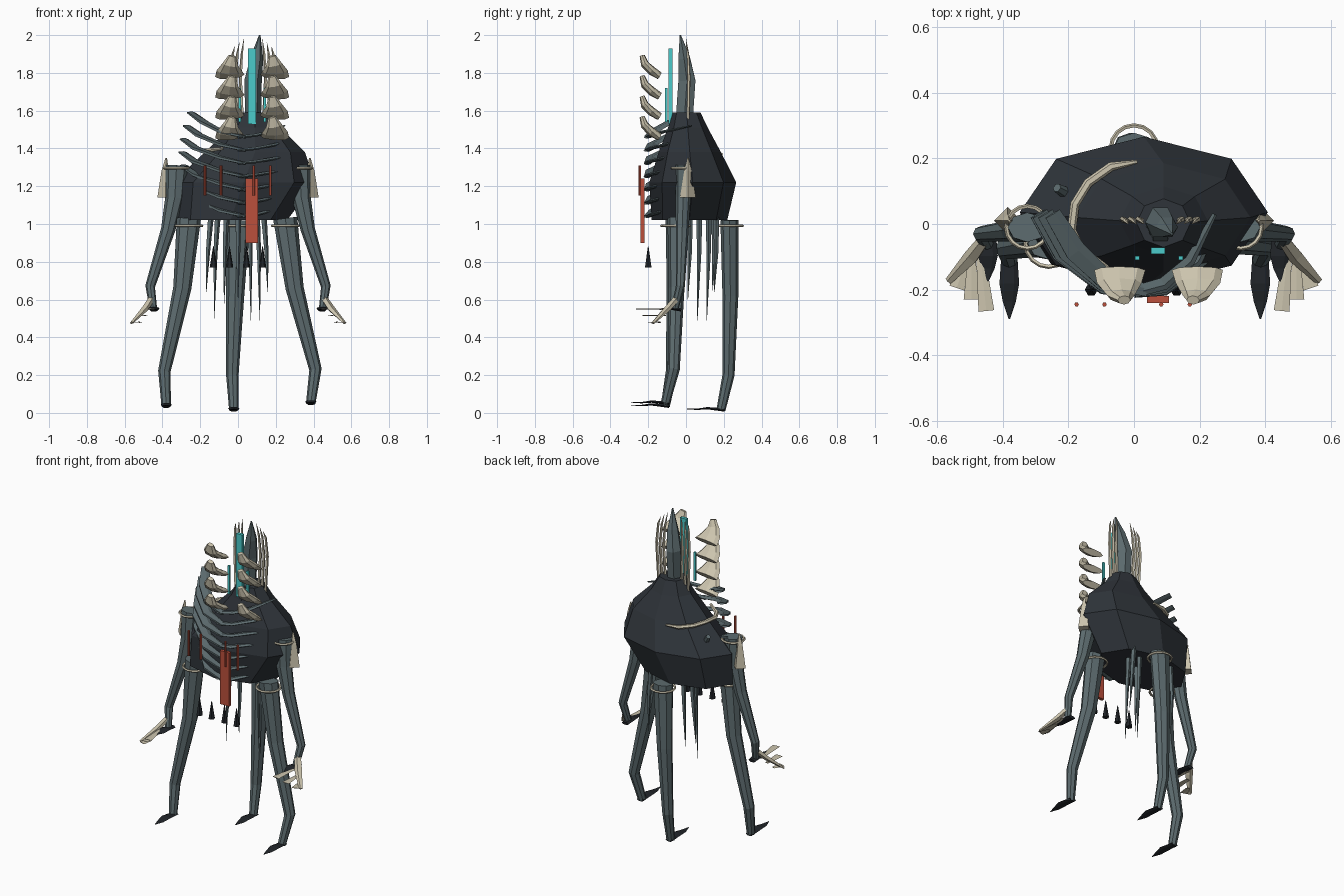
import bpy
import bmesh
from math import sin, cos, pi
from mathutils import Vector

if "Cube" in bpy.data.objects:
    bpy.data.objects.remove(bpy.data.objects["Cube"])


def material(name, red, green, blue):
    mat = bpy.data.materials.new(name)
    mat.use_nodes = True
    colour = (red, green, blue, 1)
    mat.diffuse_color = colour
    mat.node_tree.nodes["Principled BSDF"].inputs["Base Color"].default_value = colour
    return mat


SHELL = material("charcoal shell", .028, .034, .042)
SLATE = material("slate skin", .11, .15, .16)
BONE = material("pale bone", .60, .55, .42)
CLAW = material("black claw", .015, .018, .022)
CYAN = material("cyan glow", .07, .60, .60)
RED = material("rust red", .50, .08, .045)


def loft(name, rings, mat, closed=False):
    """Skin a list of equal point rings; cap the ends unless closed."""
    bm = bmesh.new()
    rows = [[bm.verts.new(p) for p in ring] for ring in rings]
    count = len(rows[0])
    pairs = list(zip(rows, rows[1:]))
    if closed:
        pairs.append((rows[-1], rows[0]))
    for low, high in pairs:
        for i in range(count):
            j = (i + 1) % count
            bm.faces.new((low[i], low[j], high[j], high[i]))
    if not closed:
        bm.faces.new(rows[0])
        bm.faces.new(rows[-1])
    bmesh.ops.recalc_face_normals(bm, faces=bm.faces)
    mesh = bpy.data.meshes.new(name)
    bm.to_mesh(mesh)
    bm.free()
    obj = bpy.data.objects.new(name, mesh)
    obj.data.materials.append(mat)
    bpy.context.collection.objects.link(obj)


def tube(name, points, radii, mat, sides=6, ref=(0, 1, 0), closed=False):
    """Sweep a polygon along points; a radius may be a (wide, deep) pair."""
    pts = [Vector(p) for p in points]
    last = len(pts) - 1
    rings = []
    for k, (p, r) in enumerate(zip(pts, radii)):
        wide, deep = r if isinstance(r, tuple) else (r, r)
        if closed:
            along = pts[(k + 1) % len(pts)] - pts[k - 1]
        else:
            along = pts[min(k + 1, last)] - pts[max(k - 1, 0)]
        along.normalize()
        side = along.cross(Vector(ref)).normalized()
        up = side.cross(along)
        rings.append([p + side * wide * cos(2 * pi * i / sides)
                      + up * deep * sin(2 * pi * i / sides) for i in range(sides)])
    loft(name, rings, mat, closed)


def hoop(name, x, y, z, radius, thick=.007):
    pts = [(x + radius * cos(pi * i / 8), y + radius * sin(pi * i / 8), z) for i in range(16)]
    tube(name, pts, [thick] * 16, BONE, 5, (0, 0, 1), True)


def bar(name, x, y, low, high, wide, deep, mat):
    corners = ((-1, -1), (1, -1), (1, 1), (-1, 1))
    loft(name, [[(x + a * wide, y + b * deep, z) for a, b in corners] for z in (low, high)], mat)


# Leaning faceted shell: height, centre x, half width, centre y, half depth
shell_rings = [(1.02, -.04, .30, .018, .20), (1.22, .03, .378, .036, .23),
               (1.38, .09, .265, .02, .165), (1.51, .09, .135, .01, .105),
               (1.59, .09, .082, .003, .074)]
SIDES = 8
loft("shell_body", [[(cx + rx * cos(2 * pi * i / SIDES), cy + ry * sin(2 * pi * i / SIDES), z)
                     for i in range(SIDES)] for z, cx, rx, cy, ry in shell_rings], SHELL)

# Pointed head
tube("head_spire", [(.08, -.01, 1.54), (.08, .005, 1.76), (.10, -.01, 1.88), (.115, -.03, 2)],
     [(.042, .052), (.046, .052), (.034, .035), .004], SLATE)

# Crown of thin spikes on both sides of the head
for side in (-1, 1):
    for k in range(3):
        x = .08 + side * (.055 + .024 * k)
        tube("crown_spike", [(x, .01, 1.52), (x + side * .012, .015, 1.78),
                             (x + side * .004, .01, 1.9), (x - side * .006, 0, 1.98 - .02 * k)],
             [.009, .009, .007, .001], BONE, 5)

# Glowing bars
bar("glow_spine", .073, -.082, 1.53, 1.93, .021, .01, CYAN)
for x in (.01, .142):
    bar("glow_rod", x, -.104, 1.54, 1.72, .007, .006, CYAN)

# Stacked shoulder scales, each a flattened horn opening backward
for side in (-1, 1):
    for k in range(4):
        z = 1.89 - .108 * k
        tube("bone_scale", [(.075 + side * .105, -.232, z), (.075 + side * .115, -.218, z - .045),
                            (.075 + side * .12, -.18, z - .08), (.075 + side * .118, -.14, z - .105)],
             [(.02, .014), (.042, .022), (.068, .024), (.078, .02)], BONE, 8)

# Ribs sweeping back and up from the breast
for k in range(7):
    z = 1.46 - .07 * k
    bulge = .045 * sin(pi * k / 6)
    tube("left_rib", [(.0, -.205, z), (.09, -.18 - bulge * .4, z + .01),
                      (.17 + bulge, -.11, z + .03), (.245 + bulge, .03, z + .06)],
         [(.02, .008), (.022, .009), (.018, .008), (.008, .004)], SLATE, 5, (0, 0, 1))
    tube("right_rib", [(.04, -.205, z), (-.09, -.17 - bulge * .4, z + .03),
                       (-.18 - bulge, -.085, z + .08), (-.25 - bulge, .03, z + .13)],
         [(.02, .009), (.034, .011), (.036, .011), (.028, .006)], SLATE, 5, (0, 0, 1))


# Flat pointed claw reaching forward
def claw(name, x, y, z, length):
    tube(name, [(x, y + .02, z), (x, y - length * .4, z + .010),
                (x, y - length * .7, z + .004), (x, y - length, z + .006)],
         [(.024, .01), (.03, .007), (.02, .004), .002], CLAW, 6, (0, 0, 1))


# Three long legs with ankle claws and hip rings
legs = {
    "right_leg": [(-.26, -.06, 1.03), (-.295, -.06, .66), (-.39, -.075, .22), (-.38, -.11, .035)],
    "left_leg": [(.25, -.05, 1.03), (.3, -.05, .66), (.41, -.065, .23), (.385, -.11, .05)],
    "back_leg": [(0, .23, 1.02), (-.015, .235, .62), (-.03, .225, .2), (-.022, .185, .015)],
}
for name, path in legs.items():
    tube(name, path, [(.064, .048), (.048, .042), (.033, .032), (.025, .024)], SLATE, 8)
    hip, ankle = path[0], path[-1]
    hoop(name + "_ring", hip[0], hip[1], .99, .07)
    claw(name + "_claw", ankle[0], ankle[1], ankle[2], .18)

# Arms, hands and shoulder armour
for side, label in ((1, "left"), (-1, "right")):
    tube(label + "_arm", [(side * .325, -.01, 1.31), (side * .335, -.015, 1.14),
                          (side * .37, -.02, .97), (side * .465, -.03, .67), (side * .448, -.06, .55)],
         [(.06, .045), (.05, .04), (.038, .034), (.026, .024), .02], SLATE, 8)
    hoop(label + "_shoulder_ring", side * .325, -.01, 1.295, .064, .007)
    tube(label + "_shoulder_spike", [(side * .38, .01, 1.35), (side * .385, .01, 1.28), (side * .385, .01, 1.14)],
         [.004, .02, .042], BONE, 4)
    claw(label + "_wrist_claw", side * .445, -.045, .545, .13)
    # Bony palm blade with flat fingers fanned along it
    tube(label + "_palm", [(side * .45, -.04, .615), (side * .495, -.10, .55), (side * .565, -.175, .475)],
         [.018, (.024, .015), (.012, .005)], BONE, 5, (0, 0, 1))
    for k in range(3):
        z = .55 - .035 * k
        root = (side * (.47 + .025 * k), -.075 - .03 * k, z)
        tip = (side * (.45 + .045 * k), -.265 + .035 * k, z)
        tube(label + "_finger", [root, tip], [(.012, .003), (.024, .002)], BONE, 4, (0, 0, 1))

# Bone strap wrapped over the shell
strap = [(.01, .19, 1.37), (-.07, .175, 1.37), (-.14, .125, 1.38), (-.18, .06, 1.39),
         (-.19, -.02, 1.39), (-.16, -.08, 1.39), (-.08, -.135, 1.40)]
tube("bone_strap", strap, [.006] + [(.014, .012)] * 5 + [.008], BONE, 6, (0, 0, 1))

# Small knob on the back of the shell
tube("shell_knob", [(-.2, .09, 1.28), (-.235, .11, 1.33)], [.02, .014], SLATE)

# Red hanging tablet and rods
bar("red_tablet", .073, -.23, .90, 1.24, .033, .01, RED)
for x in (-.175, -.09, .083, .17):
    tube("red_rod", [(x, -.245, 1.15), (x, -.245, 1.31)], [.007, .007], RED)

# Tendrils hanging below the shell
for x, y, tip in ((-.12, .06, .5), (-.16, .14, .64), (-.07, .11, .58), (0, .01, .6),
                  (.065, .11, .49), (.11, .06, .49), (.15, .15, .64)):
    tube("tendril", [(x * .9, y + .01, 1.05), (x, y + .01, .85), (x * 1.05, y, tip)], [.017, .012, .001], SLATE, 5)

# Row of small dark cones
for x in (-.13, -.045, .045, .13):
    tube("dark_cone", [(x, -.2, .77), (x, -.2, .88)], [.02, .002], CLAW)
